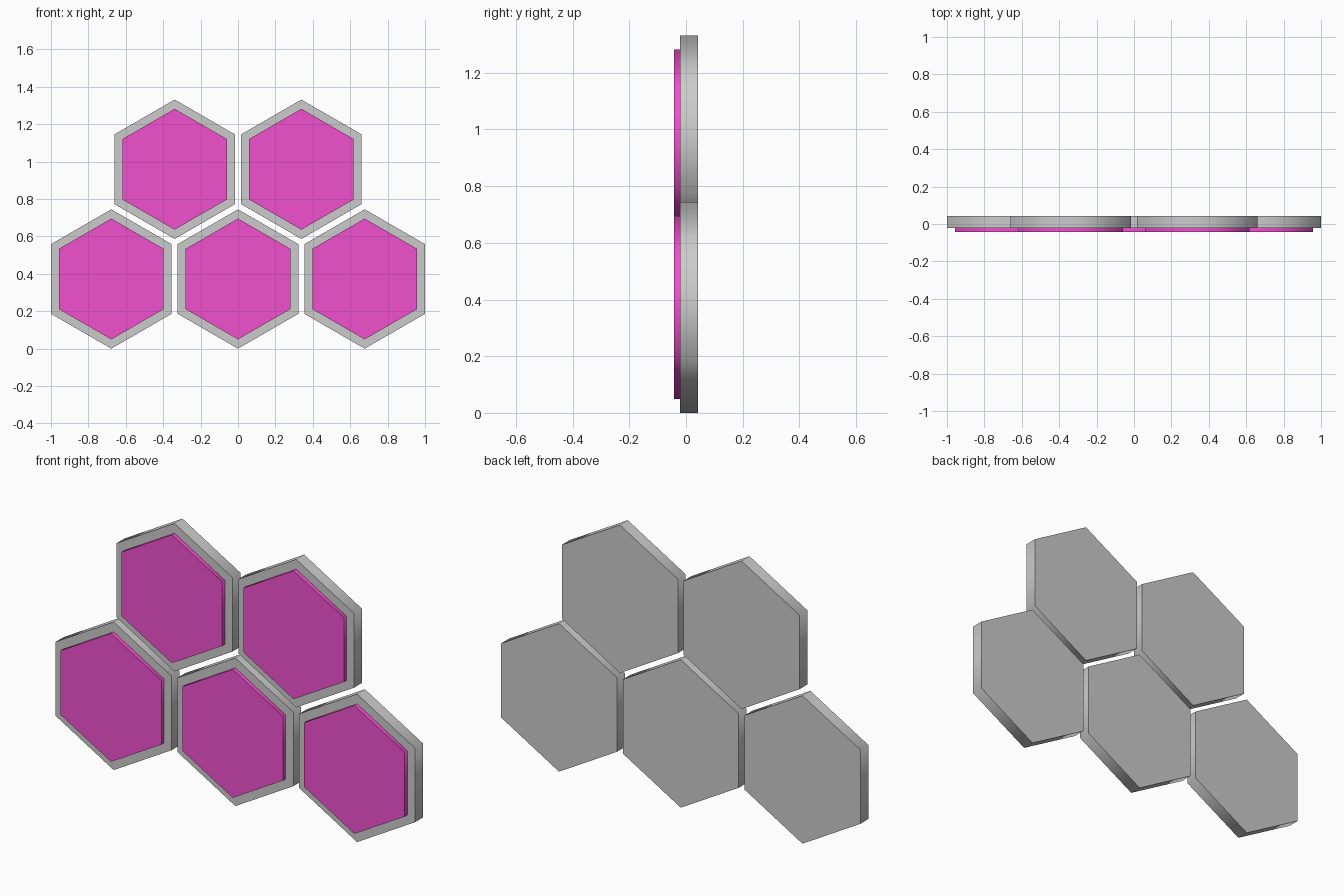
import bpy
from math import pi, radians, sqrt

if "Cube" in bpy.data.objects:
    bpy.data.objects.remove(bpy.data.objects["Cube"])

R_TILE, R_PANEL = 0.3725, 0.323
PITCH = 0.6774
ROW = PITCH * sqrt(3) / 2

pink = bpy.data.materials.new("pink_panel")
pink.diffuse_color = (0.88, 0.08, 0.62, 1)
pink.use_nodes = True
pink.node_tree.nodes["Principled BSDF"].inputs["Base Color"].default_value = pink.diffuse_color


def hexagon(name, x, z, radius, y0, y1, material=None):
    """Pointy-top hexagonal prism running from y0 to y1."""
    bpy.ops.mesh.primitive_cylinder_add(
        vertices=6, radius=radius, depth=y1 - y0,
        location=(x, (y0 + y1) / 2, z), rotation=(pi / 2, 0, 0))
    ob = bpy.context.object
    ob.name = name
    if material:
        ob.data.materials.append(material)
    # sides blend around the corners, the flat caps stay sharp
    bpy.ops.object.shade_smooth_by_angle(angle=radians(70))
    return ob


# three tiles in the lower row, two nested above
for row, count in enumerate((3, 2)):
    for i in range(count):
        x = (i - (count - 1) / 2) * PITCH
        z = R_TILE + row * ROW
        hexagon(f"tile_base_{row}_{i}", x, z, R_TILE, -0.021, 0.042)
        hexagon(f"light_panel_{row}_{i}", x, z, R_PANEL, -0.042, -0.020, pink)
